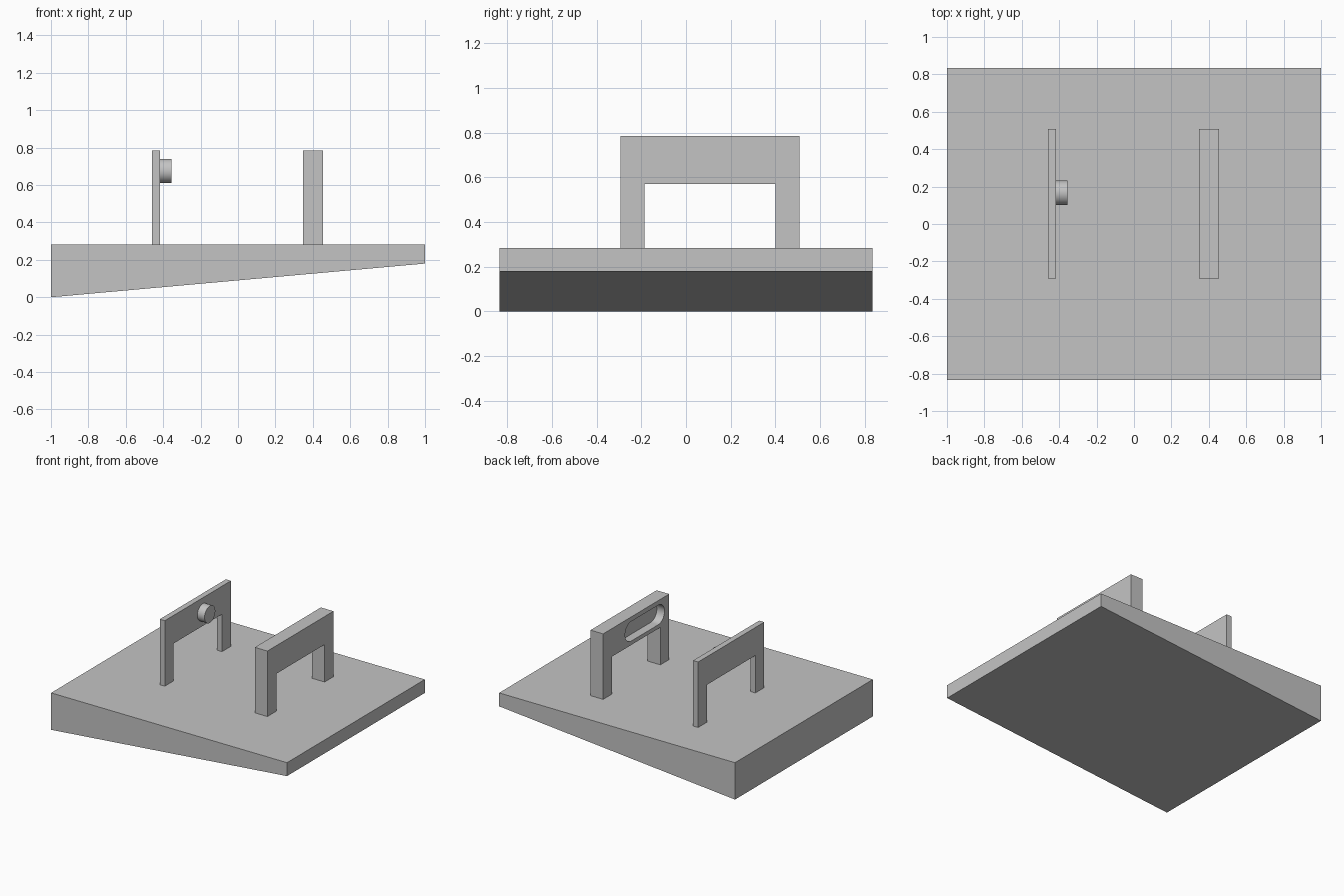
import bpy
import bmesh
from math import sin, cos, pi, radians
from mathutils import Vector

cube = bpy.data.objects.get("Cube")
if cube:
    bpy.data.objects.remove(cube, do_unlink=True)

GREY = (0.55, 0.55, 0.55, 1.0)
grey = bpy.data.materials.new("plain grey")
grey.use_nodes = True
grey.diffuse_color = GREY
grey.node_tree.nodes["Principled BSDF"].inputs["Base Color"].default_value = GREY


def prism(name, profile, depth):
    """Extrude a closed 3D profile along the depth vector."""
    bm = bmesh.new()
    face = bm.faces.new([bm.verts.new(p) for p in profile])
    grown = bmesh.ops.extrude_face_region(bm, geom=[face], use_keep_orig=True)
    moved = [g for g in grown["geom"] if isinstance(g, bmesh.types.BMVert)]
    bmesh.ops.translate(bm, verts=moved, vec=Vector(depth))
    bmesh.ops.recalc_face_normals(bm, faces=bm.faces)
    mesh = bpy.data.meshes.new(name)
    bm.to_mesh(mesh)
    bm.free()
    mesh.materials.append(grey)
    obj = bpy.data.objects.new(name, mesh)
    bpy.context.collection.objects.link(obj)
    return obj


def smooth(obj):
    bpy.ops.object.select_all(action="DESELECT")
    obj.select_set(True)
    bpy.context.view_layer.objects.active = obj
    bpy.ops.object.shade_smooth_by_angle(angle=radians(30))


def arc(x, y, z, radius, start, sweep, steps):
    """Points of an arc in the plane facing along x."""
    angles = [start + sweep * i / steps for i in range(steps + 1)]
    return [(x, y + radius * cos(a), z + radius * sin(a)) for a in angles]


# Wedge base, level on top and sloping underneath
HALF_Y, TOP = 0.835, 0.283
base_side = [(-1, 0), (1, 0.18), (1, TOP), (-1, TOP)]
prism("wedge_base", [(x, -HALF_Y, z) for x, z in base_side], (0, 2 * HALF_Y, 0))

# Two arched brackets sharing one outline
Y0, Y1, LEG = -0.292, 0.508, 0.107
ARCH, HEAD = 0.57, 0.785
outline = [(Y0, TOP), (Y0 + LEG, TOP), (Y0 + LEG, ARCH), (Y1 - LEG, ARCH),
           (Y1 - LEG, TOP), (Y1, TOP), (Y1, HEAD), (Y0, HEAD)]


def bracket(name, x0, x1):
    return prism(name, [(x0, y, z) for y, z in outline], (x1 - x0, 0, 0))


bracket("thin_bracket", -0.459, -0.416)
thick = bracket("thick_bracket", 0.347, 0.454)

# Round pin on the thin bracket
PIN_Y, PIN_Z = 0.167, 0.675
pin = prism("pin", arc(-0.416, PIN_Y, PIN_Z, 0.065, 0, 2 * pi, 48)[:-1], (0.061, 0, 0))
smooth(pin)

# Blind rounded slot in the thick bracket, facing the pin
SLOT_R = 0.075
ends = (arc(0.3, PIN_Y, PIN_Z, SLOT_R, -pi / 2, pi, 24)
        + arc(0.3, -0.16, PIN_Z, SLOT_R, pi / 2, pi, 24))
cutter = prism("slot_cutter", ends, (0.112, 0, 0))
cutter.hide_render = True
cut = thick.modifiers.new("slot", "BOOLEAN")
cut.operation = "DIFFERENCE"
cut.solver = "EXACT"
cut.object = cutter
bpy.context.view_layer.objects.active = thick
bpy.ops.object.modifier_apply(modifier=cut.name)
bpy.data.objects.remove(cutter, do_unlink=True)
smooth(thick)
